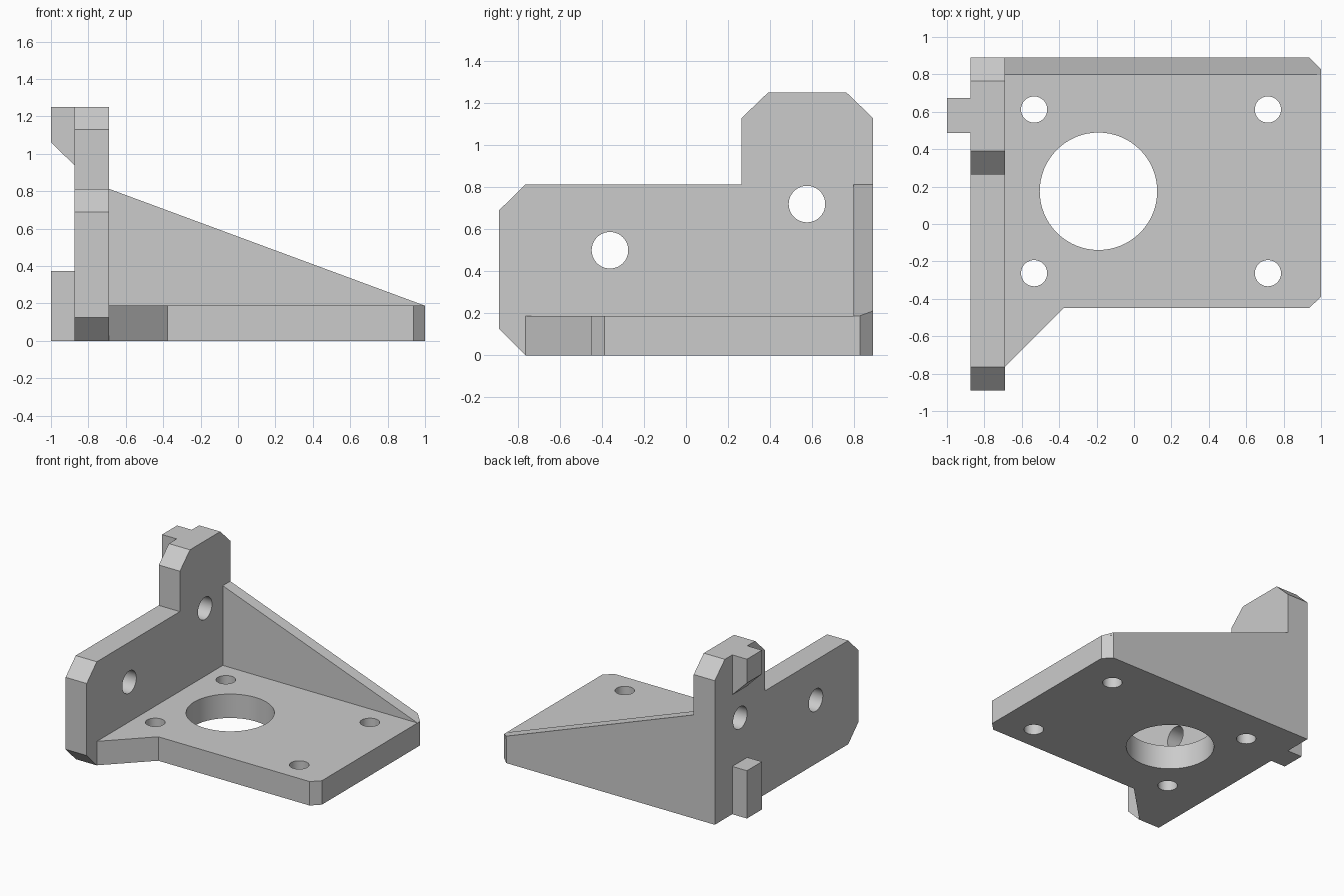
import bpy
import bmesh
from math import cos, sin, tau
from mathutils import Vector

if "Cube" in bpy.data.objects:
    bpy.data.objects.remove(bpy.data.objects["Cube"], do_unlink=True)

# Single matte grey
grey = bpy.data.materials.new("mid_grey")
grey.use_nodes = True
colour = (0.6, 0.6, 0.6, 1)
grey.diffuse_color = colour
grey.node_tree.nodes["Principled BSDF"].inputs["Base Color"].default_value = colour

# Each axis maps a 2D profile point plus depth into space
PLACE = {
    "x": lambda u, v, d: (d, u, v),
    "y": lambda u, v, d: (u, d, v),
    "z": lambda u, v, d: (u, v, d),
}


def add_prism(bm, profile, axis, start, end):
    place = PLACE[axis]
    low = [bm.verts.new(place(u, v, start)) for u, v in profile]
    high = [bm.verts.new(place(u, v, end)) for u, v in profile]
    bm.faces.new(low)
    bm.faces.new(high)
    for i in range(len(low)):
        j = (i + 1) % len(low)
        bm.faces.new((low[i], low[j], high[j], high[i]))


def make_object(name, bm):
    bmesh.ops.recalc_face_normals(bm, faces=bm.faces[:])
    mesh = bpy.data.meshes.new(name)
    bm.to_mesh(mesh)
    bm.free()
    mesh.materials.append(grey)
    obj = bpy.data.objects.new(name, mesh)
    bpy.context.collection.objects.link(obj)
    return obj


def prism(name, profile, axis, start, end):
    bm = bmesh.new()
    add_prism(bm, profile, axis, start, end)
    return make_object(name, bm)


def drill(obj, holes, axis, start, end):
    """Cut round holes, given as (u, v, radius), through a part."""
    bm = bmesh.new()
    sides = 64
    for u, v, r in holes:
        ring = [(u + r * cos(tau * i / sides), v + r * sin(tau * i / sides))
                for i in range(sides)]
        add_prism(bm, ring, axis, start, end)
    cutter = make_object(obj.name + "_cutter", bm)
    cutter.hide_render = True
    mod = obj.modifiers.new("holes", "BOOLEAN")
    mod.operation = "DIFFERENCE"
    mod.solver = "EXACT"
    mod.object = cutter
    bpy.ops.object.select_all(action="DESELECT")
    obj.select_set(True)
    bpy.context.view_layer.objects.active = obj
    bpy.ops.object.modifier_apply(modifier=mod.name)
    bpy.data.objects.remove(cutter, do_unlink=True)
    bpy.ops.object.shade_smooth_by_angle()


OUTER, INNER = -0.873, -0.69   # wall faces
BACK, TOP = 0.89, 0.188        # rear edge and base plate top

# Base plate with clipped corners and a flared front edge
base = prism("base_plate", [
    (INNER, -0.763), (-0.377, -0.45), (0.937, -0.45), (1, -0.388),
    (1, 0.828), (0.937, BACK), (INNER, BACK)], "z", 0, TOP)
bolts = [(x, y, 0.07) for x in (-0.534, 0.716) for y in (-0.263, 0.612)]
drill(base, bolts + [(-0.19, 0.175, 0.314)], "z", -0.1, 0.4)

# Upright wall with a raised rear shoulder
wall = prism("upright_wall", [
    (-0.765, 0), (-0.89, 0.125), (-0.89, 0.69), (-0.765, 0.813),
    (0.265, 0.813), (0.265, 1.13), (0.39, 1.25), (0.765, 1.25),
    (BACK, 1.13), (BACK, 0)], "x", OUTER, INNER)
drill(wall, [(-0.362, 0.5, 0.087), (0.576, 0.72, 0.087)], "x", -1.1, -0.5)

# Sloping gusset, trimmed to the clipped rear corner of the base
bm = bmesh.new()
add_prism(bm, [(INNER, TOP), (1, TOP), (INNER, 0.813)], "y", 0.797, BACK)
cut = bmesh.ops.bisect_plane(
    bm, geom=bm.verts[:] + bm.edges[:] + bm.faces[:],
    plane_co=Vector((1, 0.828, 0)), plane_no=Vector((1, 1, 0)),
    clear_outer=True)
rim = [e for e in cut["geom_cut"] if isinstance(e, bmesh.types.BMEdge)]
bmesh.ops.holes_fill(bm, edges=rim)
make_object("rear_gusset", bm)

# Locating tabs on the outer face of the wall
prism("lower_tab", [(-1, 0), (OUTER, 0), (OUTER, 0.375), (-1, 0.375)],
      "y", 0.487, 0.673)
prism("upper_tab", [(-1, 1.063), (OUTER, 0.937), (OUTER, 1.25), (-1, 1.25)],
      "y", 0.487, 0.673)
